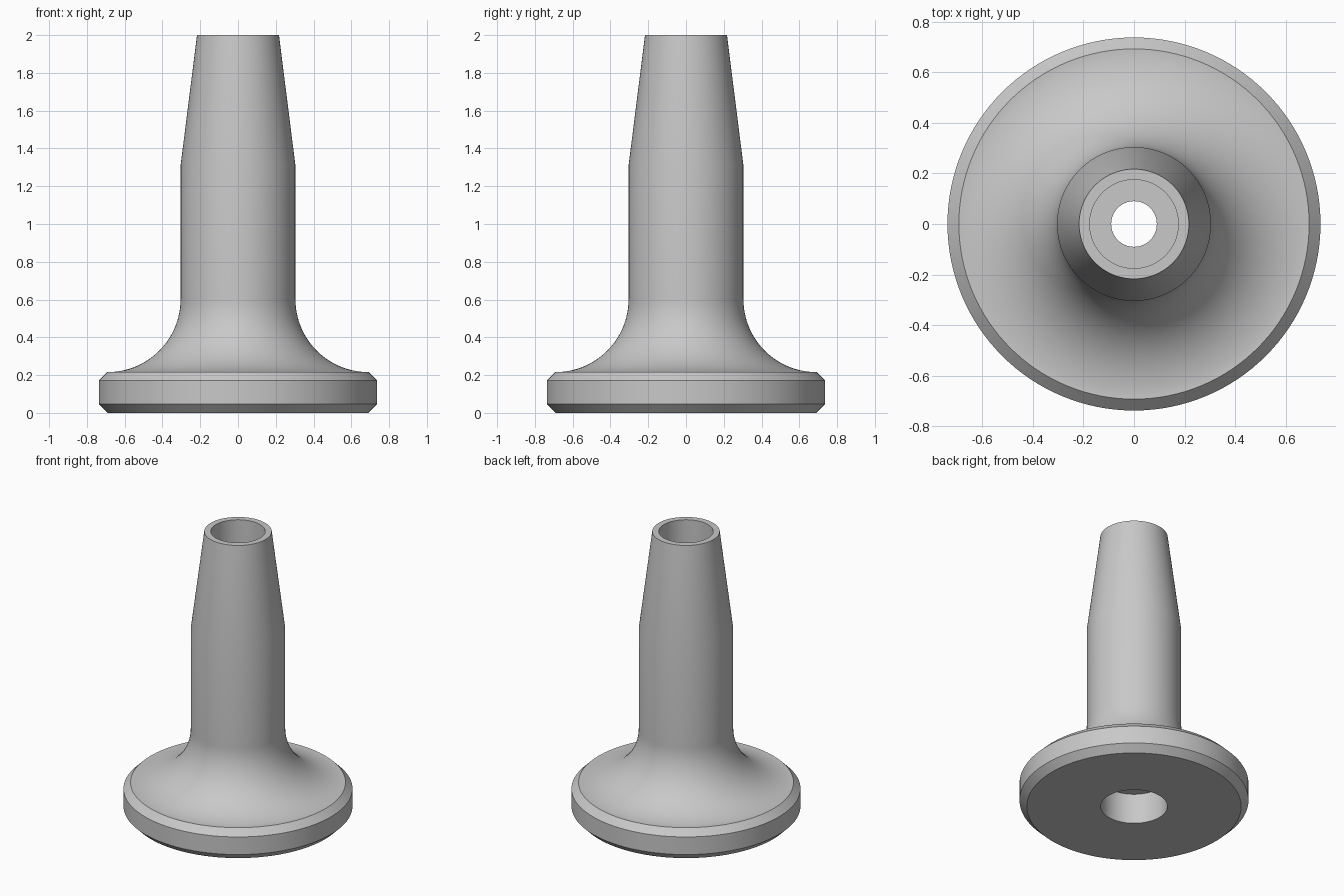
import bpy, bmesh, math

if "Cube" in bpy.data.objects:
    bpy.data.objects.remove(bpy.data.objects["Cube"])

SEGMENTS = 128


def arc(cx, cz, r, a0, a1, steps):
    """Points of a circular arc in the radius/height plane."""
    return [(cx + r * math.cos(math.radians(a0 + (a1 - a0) * i / steps)),
             cz + r * math.sin(math.radians(a0 + (a1 - a0) * i / steps)))
            for i in range(steps + 1)]


def lathe(name, profile, material):
    """Revolve a closed (radius, height) profile around z."""
    bm = bmesh.new()
    rings = [[bm.verts.new((r * math.cos(2 * math.pi * i / SEGMENTS),
                            r * math.sin(2 * math.pi * i / SEGMENTS), z))
              for i in range(SEGMENTS)] for r, z in profile]
    for k, ring in enumerate(rings):
        nxt = rings[(k + 1) % len(rings)]
        for i in range(SEGMENTS):
            j = (i + 1) % SEGMENTS
            bm.faces.new((ring[i], ring[j], nxt[j], nxt[i]))
    bmesh.ops.recalc_face_normals(bm, faces=bm.faces)
    mesh = bpy.data.meshes.new(name)
    bm.to_mesh(mesh)
    bm.free()
    mesh.materials.append(material)
    obj = bpy.data.objects.new(name, mesh)
    bpy.context.collection.objects.link(obj)
    bpy.context.view_layer.objects.active = obj
    obj.select_set(True)
    bpy.ops.object.shade_smooth_by_angle(angle=math.radians(20))
    return obj


grey = bpy.data.materials.new("plain grey")
grey.diffuse_color = (0.58, 0.58, 0.58, 1)
grey.use_nodes = True
grey.node_tree.nodes["Principled BSDF"].inputs["Base Color"].default_value = grey.diffuse_color

# Chamfered flange, flared neck, straight barrel and tapered tip
outside = [(0.215, 0), (0.69, 0), (0.737, 0.047), (0.737, 0.172), (0.692, 0.217)]
outside += arc(0.69, 0.602, 0.386, 268, 180, 24)
outside += [(0.304, 1.31), (0.217, 2.0)]

# Stepped bore: wide upper bore, narrow throat, counterbore in the base
inside = [(0.175, 2.0), (0.175, 0.43), (0.09, 0.43), (0.09, 0.215), (0.215, 0.215)]

lathe("flanged_nozzle", outside + inside, grey)
